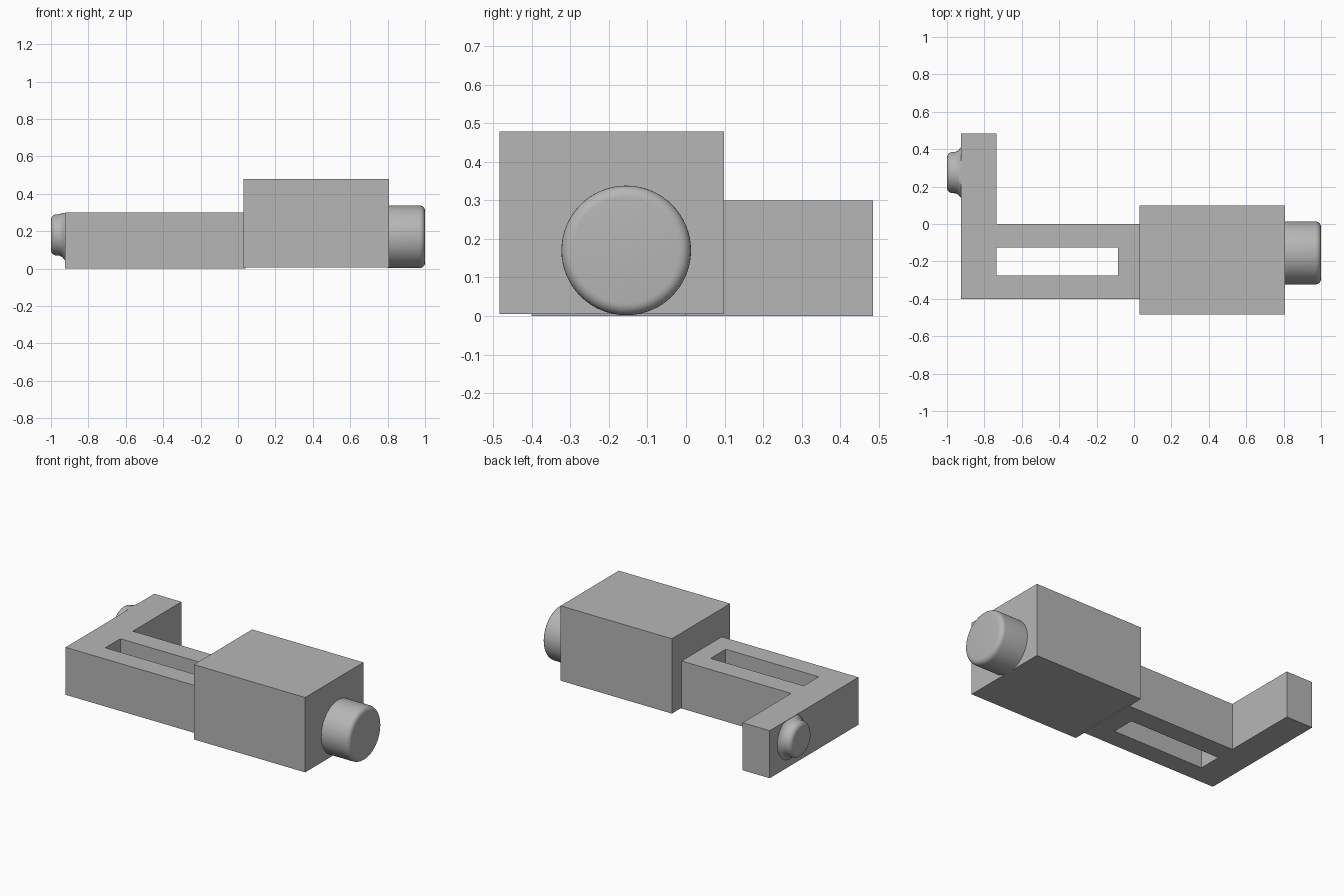
import bpy, bmesh, math
from mathutils import Matrix, Vector

cube = bpy.data.objects.get("Cube")
if cube:
    bpy.data.objects.remove(cube, do_unlink=True)

grey = bpy.data.materials.new("plain grey")
grey.use_nodes = True
colour = (0.47, 0.47, 0.47, 1)
grey.diffuse_color = colour
grey.node_tree.nodes["Principled BSDF"].inputs["Base Color"].default_value = colour


def finish(name, bm, smooth=False):
    bmesh.ops.recalc_face_normals(bm, faces=bm.faces[:])
    mesh = bpy.data.meshes.new(name)
    bm.to_mesh(mesh)
    bm.free()
    mesh.materials.append(grey)
    obj = bpy.data.objects.new(name, mesh)
    bpy.context.collection.objects.link(obj)
    if smooth:
        bpy.ops.object.select_all(action='DESELECT')
        obj.select_set(True)
        bpy.context.view_layer.objects.active = obj
        bpy.ops.object.shade_smooth_by_angle(angle=math.radians(40))
    return obj


def box(name, lo, hi):
    bm = bmesh.new()
    lo, hi = Vector(lo), Vector(hi)
    bmesh.ops.create_cube(bm, size=1, matrix=Matrix.Translation((lo + hi) / 2)
                          @ Matrix.Diagonal((*(hi - lo), 1)))
    return finish(name, bm)


def lathe_x(name, profile, cy, cz, steps=64):
    """Spin (x, radius) points around an axis parallel to x."""
    bm = bmesh.new()
    verts = [bm.verts.new((x, cy + r, cz)) for x, r in profile]
    edges = [bm.edges.new(pair) for pair in zip(verts, verts[1:])]
    bmesh.ops.spin(bm, geom=verts + edges, cent=(0, cy, cz), axis=(1, 0, 0),
                   angle=math.tau, steps=steps)
    bmesh.ops.remove_doubles(bm, verts=bm.verts[:], dist=0.0005)
    return finish(name, bm, True)


# L-shaped bracket with a slot, extruded from the cells of a plan grid
xs = [-0.925, -0.735, -0.085, 0.04]
ys = [-0.4, -0.275, -0.125, 0.0, 0.485]
bm = bmesh.new()
for i in range(len(xs) - 1):
    for j in range(len(ys) - 1):
        is_slot = i == 1 and j == 1
        is_outside = i > 0 and j == 3
        if not (is_slot or is_outside):
            corners = [(xs[i], ys[j]), (xs[i + 1], ys[j]),
                       (xs[i + 1], ys[j + 1]), (xs[i], ys[j + 1])]
            bm.faces.new([bm.verts.new((x, y, 0)) for x, y in corners])
bmesh.ops.remove_doubles(bm, verts=bm.verts[:], dist=0.001)
top = bmesh.ops.extrude_face_region(bm, geom=bm.faces[:], use_keep_orig=True)
bmesh.ops.translate(bm, vec=(0, 0, 0.3),
                    verts=[v for v in top["geom"] if isinstance(v, bmesh.types.BMVert)])
finish("slotted_bracket", bm)

# Main block
box("main_block", (0.03, -0.483, 0.005), (0.808, 0.098, 0.478))

# Round end knob with a softened rim
rim = [(0.97 + 0.03 * math.sin(a), 0.138 + 0.03 * math.cos(a))
       for a in (math.radians(d) for d in range(0, 91, 15))]
lathe_x("end_knob", [(0.8, 0.168)] + rim + [(1.0, 0)], -0.155, 0.17)

# Small button with a flared base on the outside of the arm
rim = [(-0.97 - 0.03 * math.sin(a), 0.08 + 0.03 * math.cos(a))
       for a in (math.radians(d) for d in range(90, -1, -15))]
flare = [(-0.955, 0.111), (-0.94, 0.118), (-0.932, 0.128), (-0.92, 0.14)]
button = lathe_x("side_button", [(-1.0, 0)] + rim + flare, 0.275, 0.18)
# Keep the flare within the height of the arm
for v in button.data.vertices:
    v.co.z = min(v.co.z, 0.298)
